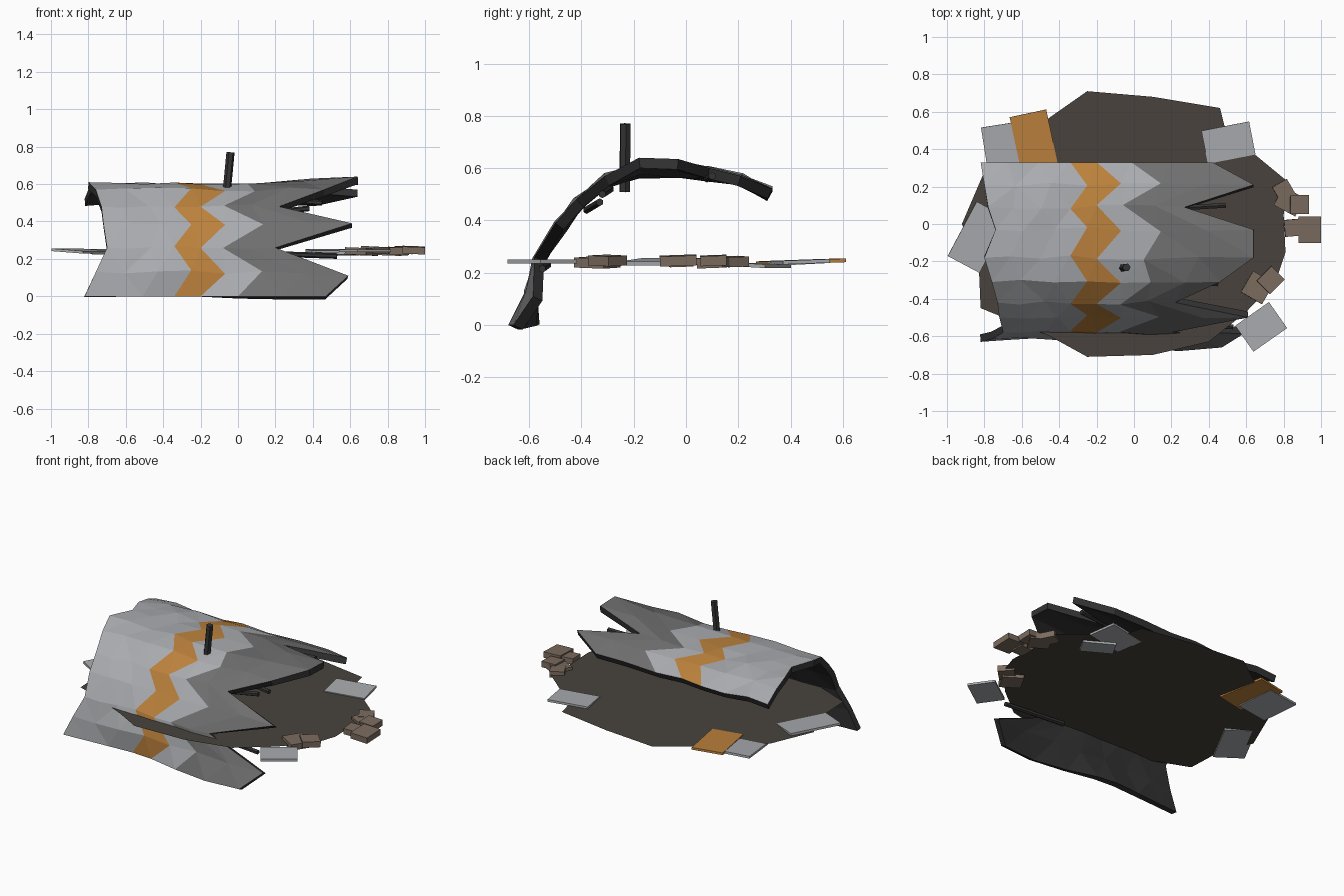
import bpy, bmesh, math, random
from mathutils import Vector, Matrix

if "Cube" in bpy.data.objects:
    bpy.data.objects.remove(bpy.data.objects["Cube"])

random.seed(4)

def material(name, rgb):
    m = bpy.data.materials.new(name)
    m.diffuse_color = (*rgb, 1)
    m.use_nodes = True
    m.node_tree.nodes["Principled BSDF"].inputs["Base Color"].default_value = m.diffuse_color
    return m

STEEL = material("steel", (0.40, 0.41, 0.43))
ORANGE = material("orange_paint", (0.50, 0.22, 0.045))
SCORCH = material("scorched_steel", (0.16, 0.16, 0.16))
DARK = material("dark_metal", (0.035, 0.034, 0.035))
SOIL = material("burnt_soil", (0.065, 0.055, 0.045))
ROCK = material("rubble_brown", (0.20, 0.15, 0.115))

def mesh_object(name, bm, mats):
    me = bpy.data.meshes.new(name)
    bm.to_mesh(me)
    bm.free()
    for m in mats:
        me.materials.append(m)
    ob = bpy.data.objects.new(name, me)
    bpy.context.collection.objects.link(ob)
    return ob

# Torn hull shell: each row is y, z, left end x, right end x
rows = [(-0.62, 0.00, -0.82, 0.47), (-0.615, 0.13, -0.76, 0.59),
        (-0.58, 0.26, -0.70, 0.20), (-0.50, 0.39, -0.72, 0.61),
        (-0.42, 0.48, -0.73, 0.22), (-0.31, 0.57, -0.76, 0.46),
        (-0.18, 0.61, -0.80, 0.64), (-0.03, 0.605, -0.74, 0.64),
        (0.09, 0.60, -0.78, 0.27), (0.21, 0.57, -0.80, 0.64),
        (0.33, 0.52, -0.82, 0.42)]
bm = bmesh.new()
grid = []
for r, (y, z, x0, x1) in enumerate(rows):
    shift = 0.09 * (r % 2)
    left, right = -0.34 + shift, -0.20 + shift * 1.45
    xs = [x0 + (left - x0) * t for t in (0, 0.3, 0.65)] + [left, right]
    xs += [right + (x1 - right) * t for t in (0.3, 0.65, 1)]
    line = []
    for c, x in enumerate(xs):
        k = 0.012 if 0 < c < 7 else 0
        dy, dz = random.uniform(-k, k), random.uniform(-k, k)
        if r == 0:
            dz = 0
            dy = (-0.01, 0, 0.01, 0.02, 0.01, -0.03, -0.06, -0.04)[c]
        if r in (6, 7) and c > 5:
            dz += 0.015 * (c - 5)
        if r == 1 and c == 7:
            dz, dy = -0.02, 0.03
        if r == 10:
            dy = 0
        line.append(bm.verts.new((x, y + dy, z + dz)))
    grid.append(line)
for r in range(len(rows) - 1):
    for c in range(7):
        f = bm.faces.new((grid[r][c], grid[r][c + 1], grid[r + 1][c + 1], grid[r + 1][c]))
        f.material_index = 1 if c == 3 else (0 if c < 5 else 2)
bmesh.ops.triangulate(bm, faces=bm.faces[:])
hull = mesh_object("torn_hull", bm, [STEEL, ORANGE, SCORCH] + [DARK] * 3)
mod = hull.modifiers.new("thickness", 'SOLIDIFY')
mod.thickness = 0.04
mod.offset = -1
mod.material_offset = 3
mod.material_offset_rim = 3

# Scorched ground patch
outline = [(-0.92, 0.0), (-0.83, -0.22), (-0.82, -0.45), (-0.45, -0.60), (-0.25, -0.71),
           (0.10, -0.70), (0.40, -0.63), (0.60, -0.47), (0.76, -0.30), (0.81, -0.15),
           (0.80, 0.05), (0.83, 0.22), (0.49, 0.50), (0.46, 0.62), (0.10, 0.68),
           (-0.25, 0.71), (-0.45, 0.57), (-0.80, 0.28)]
bm = bmesh.new()
bm.faces.new([bm.verts.new((x, y, 0.24)) for x, y in outline])
mesh_object("scorched_ground", bm, [SOIL])

def box(name, loc, size, rot, mat):
    bm = bmesh.new()
    bmesh.ops.create_cube(bm, size=1, matrix=Matrix.Diagonal((*size, 1)))
    ob = mesh_object(name, bm, [mat])
    ob.location = loc
    ob.rotation_euler = [math.radians(a) for a in rot]

# Flat hull plates thrown around the wreck: x, y, z, length, width, tilt, turn, material
plates = [(-0.535, 0.44, 0.242, 0.20, 0.31, 2, 12, ORANGE),
          (-0.685, 0.41, 0.238, 0.23, 0.25, 3, 9, STEEL),
          (-0.835, -0.07, 0.242, 0.33, 0.19, 4, 62, STEEL),
          (0.505, 0.435, 0.242, 0.26, 0.18, 2, 11, STEEL),
          (0.53, 0.30, 0.228, 0.20, 0.12, -3, -30, STEEL),
          (0.68, -0.55, 0.243, 0.22, 0.17, 0, 35, STEEL)]
for i, (x, y, z, l, w, tilt, turn, mat) in enumerate(plates):
    box(f"debris_plate_{i + 1}", (x, y, z), (l, w, 0.014), (tilt, 0, turn), mat)

# Rubble blocks on the right edge
blocks = [(0.94, -0.03, 0.12, 0.14, 0), (0.85, -0.02, 0.09, 0.09, 5),
          (0.83, 0.12, 0.13, 0.11, -28), (0.885, 0.105, 0.10, 0.10, 0),
          (0.80, 0.18, 0.09, 0.09, 30), (0.66, -0.34, 0.13, 0.13, 60),
          (0.73, -0.30, 0.11, 0.10, 45)]
for i, (x, y, l, w, turn) in enumerate(blocks):
    box(f"rubble_{i + 1}", (x, y, 0.247 - 0.004 * (i % 3)), (l, w, 0.038), (2, 2, turn), ROCK)

def rod(name, a, b, radius):
    a, b = Vector(a), Vector(b)
    bm = bmesh.new()
    bmesh.ops.create_cone(bm, cap_ends=True, segments=6, radius1=radius,
                          radius2=radius, depth=(b - a).length)
    ob = mesh_object(name, bm, [DARK])
    ob.location = (a + b) / 2
    ob.rotation_euler = (b - a).to_track_quat('Z', 'Y').to_euler()

# Broken mast and exposed ribs in the tears
rod("mast", (-0.065, -0.235, 0.51), (-0.04, -0.232, 0.77), 0.022)
ribs = [((0.10, -0.53, 0.23), (0.53, -0.55, 0.215)),
        ((0.10, -0.38, 0.44), (0.38, -0.33, 0.47)),
        ((0.10, -0.29, 0.52), (0.45, -0.32, 0.50)),
        ((0.15, 0.08, 0.56), (0.49, 0.10, 0.57))]
for i, (a, b) in enumerate(ribs):
    rod(f"rib_{i + 1}", a, b, 0.015)
